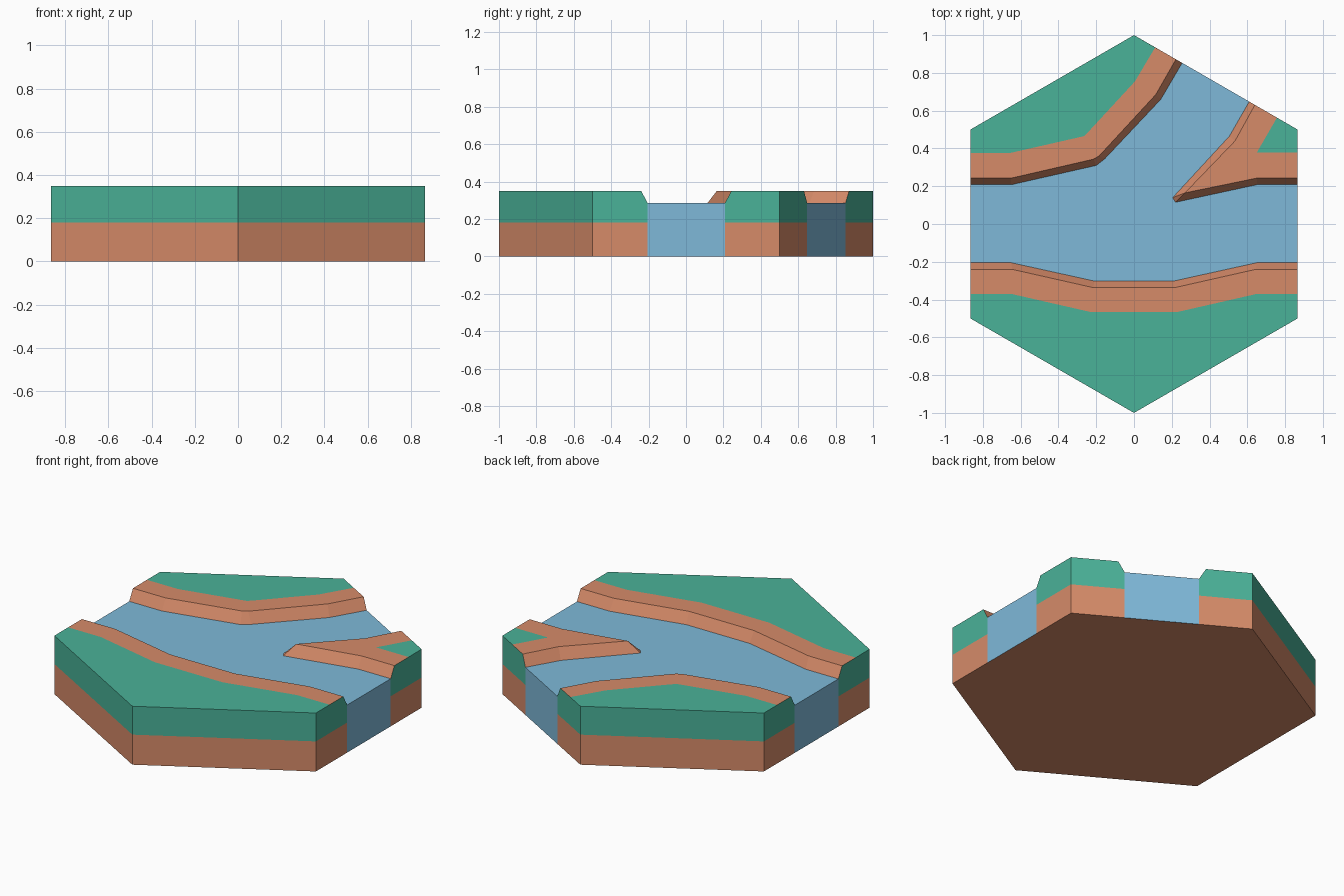
import bpy
import bmesh

if "Cube" in bpy.data.objects:
    bpy.data.objects.remove(bpy.data.objects["Cube"])

TOP, WATER, SPLIT = 0.35, 0.285, 0.18
GRASS, EARTH, RIVER = 0, 1, 2
HX = 0.866


def material(name, rgb):
    m = bpy.data.materials.new(name)
    m.diffuse_color = (*rgb, 1)
    m.use_nodes = True
    m.node_tree.nodes["Principled BSDF"].inputs["Base Color"].default_value = m.diffuse_color
    return m


MATS = [material("grass green", (0.0685, 0.445, 0.314)),
        material("earth brown", (0.672, 0.258, 0.141)),
        material("river blue", (0.209, 0.485, 0.694))]


def build(name, faces, down=False):
    """faces: list of (points, material index); orients faces up / outward."""
    bm = bmesh.new()
    for pts, mat in faces:
        pts = [p for i, p in enumerate(pts) if p != pts[i - 1]]
        if len(pts) < 3:
            continue
        f = bm.faces.new([bm.verts.new(p) for p in pts])
        f.material_index = mat
        f.normal_update()
        n = f.normal
        if abs(n.z) > 1e-3:
            inward = (n.z > 0) if down else (n.z < 0)
        else:
            inward = n.dot(f.calc_center_median()) < 0
        if inward:
            f.normal_flip()
    bmesh.ops.remove_doubles(bm, verts=bm.verts[:], dist=1e-5)
    bmesh.ops.triangulate(bm, faces=[f for f in bm.faces if len(f.verts) > 4])
    mesh = bpy.data.meshes.new(name)
    bm.to_mesh(mesh)
    bm.free()
    for m in MATS:
        mesh.materials.append(m)
    obj = bpy.data.objects.new(name, mesh)
    bpy.context.collection.objects.link(obj)


def at(path, z):
    return [(x, y, z) for x, y in path]


def wall(a, b, low, high, mat):
    """Vertical quad under edge a-b, from height low up to high (None = edge)."""
    return ([(*a[:2], low), (*b[:2], low),
             (*b[:2], high or b[2]), (*a[:2], high or a[2])], mat)


def bank(name, shore, crest, lawn, corners):
    """Sloped bank, flat earth strip, lawn, and the outer walls."""
    s, c, g = at(shore, WATER), at(crest, TOP), at(lawn, TOP)
    rim = at(corners, TOP)
    faces = [(g_loop(g) + rim, GRASS)]
    for a, b in ((s, c), (c, g)):
        for i in range(len(a) - 1):
            faces.append(([a[i], a[i + 1], b[i + 1], b[i]], EARTH))
    outer = [s[-1], c[-1], g[-1]] + rim + [g[0], c[0], s[0]]
    for a, b in zip(outer, outer[1:]):
        faces.append(wall(a, b, 0, SPLIT, EARTH))
        faces.append(wall(a, b, SPLIT, None, GRASS))
    build(name, faces)


def g_loop(pts):
    return [p for i, p in enumerate(pts) if i == 0 or p != pts[i - 1]]


# South bank: half profiles mirrored in x
def mirrored(half):
    return half + [(-x, y) for x, y in reversed(half)]


south = mirrored([(-HX, -0.205), (-0.65, -0.205), (-0.21, -0.302)])
bank("south_bank", south,
     mirrored([(-HX, -0.24), (-0.645, -0.24), (-0.215, -0.337)]),
     mirrored([(-HX, -0.37), (-0.65, -0.37), (-0.225, -0.467)]),
     [(HX, -0.5), (0, -1), (-HX, -0.5)])

# North west bank
north = [(-HX, 0.208), (-0.65, 0.208), (-0.2, 0.31), (-0.155, 0.345),
         (0.142, 0.66), (0.255, 0.853)]
bank("north_west_bank", north,
     [(-HX, 0.243), (-0.65, 0.243), (-0.215, 0.343), (-0.185, 0.36),
      (0.115, 0.685), (0.222, 0.872)],
     [(-HX, 0.375), (-0.66, 0.375), (-0.265, 0.465), (-0.235, 0.495),
      (0.005, 0.755), (0.112, 0.935)],
     [(0, 1), (-HX, 0.5)])

# East spit between the two channels, tapering to a point
east = [(0.61, 0.648), (0.505, 0.465), (0.205, 0.14), (0.22, 0.115),
        (0.65, 0.208), (HX, 0.208)]
tip, nook = (0.27, 0.165), (0.65, 0.378)
bank("east_spit", east,
     [(0.64, 0.6305), (0.535, 0.44), tip, tip, (0.65, 0.243), (HX, 0.243)],
     [(0.757, 0.563)] + [nook] * 4 + [(HX, 0.378)],
     [(HX, 0.5)])

# River surface with its three outflow walls
s, e, n = at(south, WATER), at(east, WATER), at(north, WATER)
build("river", [(s + e[::-1] + n[::-1], RIVER)]
      + [wall(a, b, 0, WATER, RIVER)
         for a, b in ((s[-1], e[-1]), (e[0], n[-1]), (n[0], s[0]))])

# Underside
build("underside", [([(0, -1, 0), (HX, -0.5, 0), (HX, 0.5, 0), (0, 1, 0),
                      (-HX, 0.5, 0), (-HX, -0.5, 0)], EARTH)], down=True)
